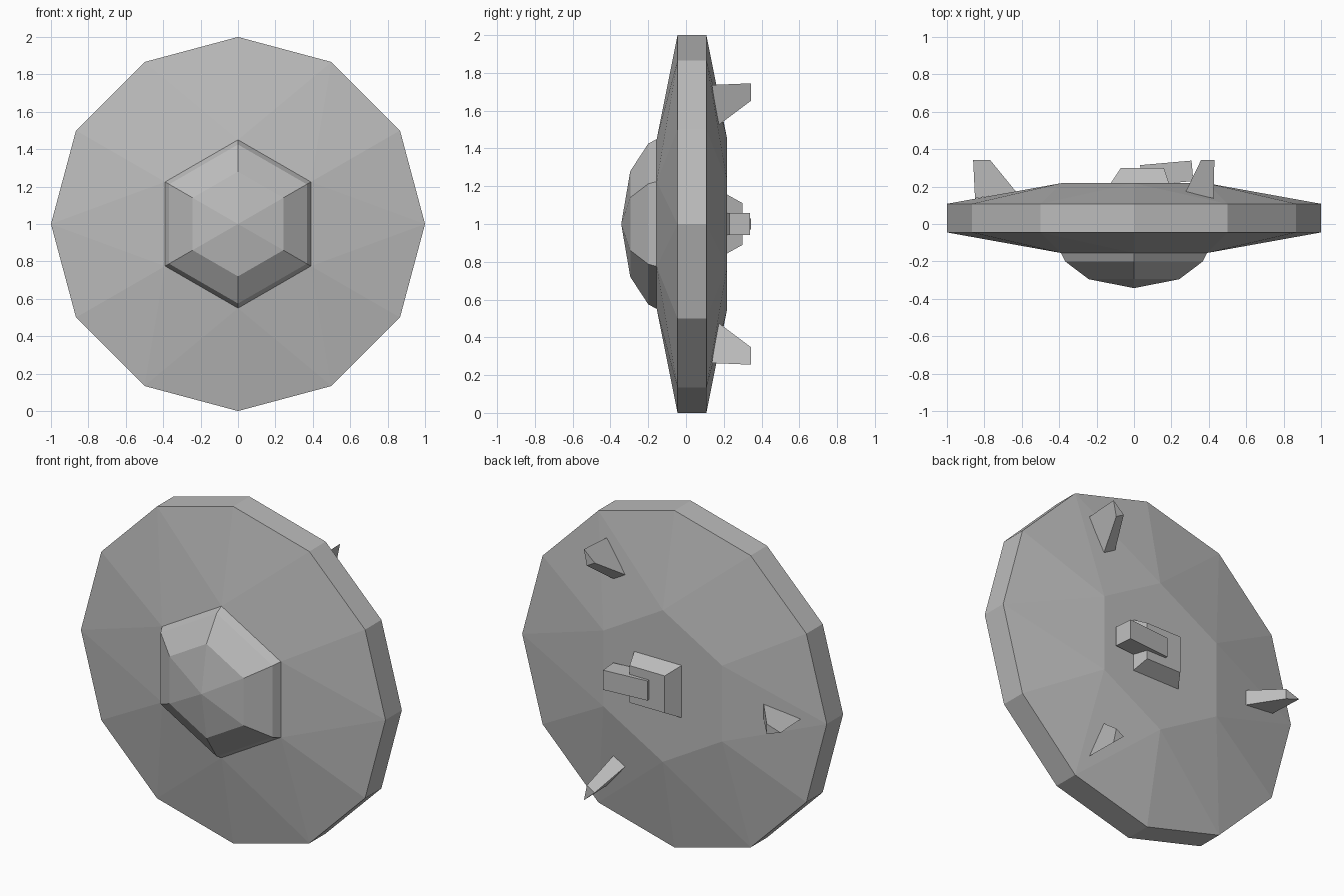
import bpy, bmesh
from math import cos, sin, radians
from mathutils import Matrix, Vector

cube = bpy.data.objects.get("Cube")
if cube:
    bpy.data.objects.remove(cube, do_unlink=True)

grey = bpy.data.materials.new("hull grey")
grey.use_nodes = True
colour = (0.5, 0.5, 0.5, 1)
grey.diffuse_color = colour
grey.node_tree.nodes["Principled BSDF"].inputs["Base Color"].default_value = colour

CENTRE = Vector((0, 0, 1))


def ring(bm, sides, radius, y, start=0):
    """Ring of vertices around the front-to-back axis."""
    angles = [radians(start + 360 * i / sides) for i in range(sides)]
    return [bm.verts.new((radius * cos(a), y, radius * sin(a))) for a in angles]


def bridge(bm, a, b):
    n = len(a)
    for i in range(n):
        j = (i + 1) % n
        bm.faces.new((a[i], a[j], b[j], b[i]))


def finish(bm, name, matrix=Matrix()):
    bmesh.ops.recalc_face_normals(bm, faces=bm.faces)
    mesh = bpy.data.meshes.new(name)
    bm.to_mesh(mesh)
    bm.free()
    mesh.transform(Matrix.Translation(CENTRE) @ matrix)
    mesh.materials.append(grey)
    obj = bpy.data.objects.new(name, mesh)
    bpy.context.collection.objects.link(obj)
    return obj


def loft(name, lower, upper, matrix=Matrix()):
    """Closed solid between two matching outlines."""
    bm = bmesh.new()
    a = [bm.verts.new(p) for p in lower]
    b = [bm.verts.new(p) for p in upper]
    bridge(bm, a, b)
    bm.faces.new(a)
    bm.faces.new(b)
    return finish(bm, name, matrix)


def rectangle(x0, x1, half_z, y):
    return [(x0, y, -half_z), (x1, y, -half_z), (x1, y, half_z), (x0, y, half_z)]


# Saucer hull: twelve-sided rim joined to a hexagon on each side
bm = bmesh.new()
front_rim = ring(bm, 12, 1, -0.045)
back_rim = ring(bm, 12, 1, 0.108)
bridge(bm, front_rim, back_rim)
for rim, y in ((front_rim, -0.155), (back_rim, 0.218)):
    hexagon = ring(bm, 6, 0.45, y, 30)
    bm.faces.new(hexagon)
    for i, v in enumerate(hexagon):
        k = 2 * i + 1
        middle, after = rim[k], rim[(k + 1) % 12]
        bm.faces.new((v, rim[k - 1], middle))
        bm.faces.new((v, middle, after))
        bm.faces.new((v, after, hexagon[(i + 1) % 6]))
finish(bm, "saucer_hull")

# Six-sided canopy on the front
bm = bmesh.new()
rings = [ring(bm, 6, r, y, 30) for r, y in ((0.45, -0.155), (0.425, -0.2), (0.28, -0.295))]
for a, b in zip(rings, rings[1:]):
    bridge(bm, a, b)
bm.faces.new(rings[0])
apex = bm.verts.new((0, -0.343, 0))
for i in range(6):
    bm.faces.new((rings[-1][i], rings[-1][(i + 1) % 6], apex))
finish(bm, "canopy")

# Tapered mount and tilted arm on the back
loft("arm_mount", rectangle(-0.13, 0.19, 0.16, 0.21), rectangle(-0.07, 0.16, 0.11, 0.3))
tilt = Matrix.Translation((0.175, 0.272, 0)) @ Matrix.Rotation(radians(5), 4, "Z")
loft("arm", rectangle(-0.138, 0.138, 0.058, -0.055), rectangle(-0.138, 0.138, 0.058, 0.055), tilt)

# Three wedge-shaped landing fins
for angle in (60, 180, 300):
    base = [(0.85, 0.137, 0), (0.63, 0.172, 0.045), (0.63, 0.172, -0.045)]
    tip = [(0.86, 0.343, 0), (0.77, 0.343, 0.03), (0.77, 0.343, -0.03)]
    loft(f"landing_fin_{angle}", base, tip, Matrix.Rotation(radians(angle), 4, "Y"))
